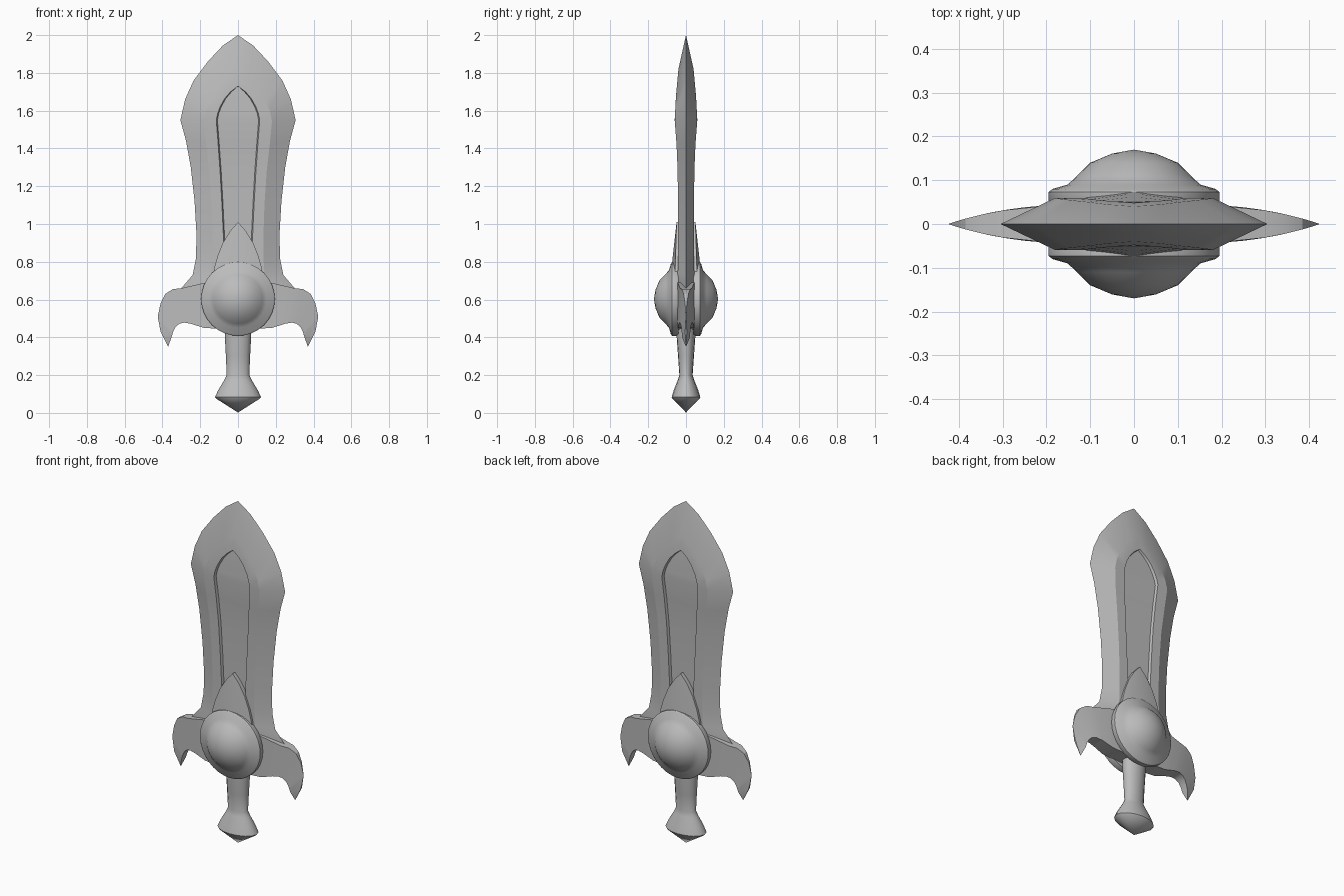
import bpy, bmesh, math

if "Cube" in bpy.data.objects:
    bpy.data.objects.remove(bpy.data.objects["Cube"])

steel = bpy.data.materials.new("grey_steel")
steel.diffuse_color = (0.5, 0.5, 0.5, 1)
steel.use_nodes = True
steel.node_tree.nodes["Principled BSDF"].inputs["Base Color"].default_value = steel.diffuse_color


def skin(name, rows, mirror=(False, False), angle=30):
    """Join rows of points with quads, mirror in x / y, and shade."""
    bm = bmesh.new()
    grid = [[bm.verts.new(p) for p in row] for row in rows]
    for a, b in zip(grid, grid[1:]):
        for i in range(len(a) - 1):
            bm.faces.new((a[i], a[i + 1], b[i + 1], b[i]))
    bmesh.ops.remove_doubles(bm, verts=bm.verts[:], dist=1e-4)
    mesh = bpy.data.meshes.new(name)
    bm.to_mesh(mesh)
    bm.free()
    ob = bpy.data.objects.new(name, mesh)
    bpy.context.collection.objects.link(ob)
    mesh.materials.append(steel)
    bpy.ops.object.select_all(action='DESELECT')
    ob.select_set(True)
    bpy.context.view_layer.objects.active = ob
    if any(mirror):
        m = ob.modifiers.new("mirror", 'MIRROR')
        m.use_axis = (mirror[0], mirror[1], False)
        bpy.ops.object.modifier_apply(modifier=m.name)
    bm = bmesh.new()
    bm.from_mesh(ob.data)
    bmesh.ops.recalc_face_normals(bm, faces=bm.faces[:])
    bm.to_mesh(ob.data)
    bm.free()
    bpy.ops.object.shade_smooth_by_angle(angle=math.radians(angle))
    return ob


def lerp_table(table, z):
    """Piecewise linear lookup, table sorted from high z to low z."""
    for (z0, v0), (z1, v1) in zip(table, table[1:]):
        if z >= z1:
            return v0 + (v1 - v0) * (z0 - z) / (z0 - z1)
    return table[-1][1]


# Blade: cutting edge, bevel ridge and fuller outline, each as x, z
blade = [
    (0, 2.0, 0, 1.82, 0, 1.73),
    (.08, 1.945, .06, 1.77, .04, 1.70),
    (.16, 1.86, .105, 1.71, .07, 1.665),
    (.235, 1.76, .145, 1.65, .095, 1.62),
    (.28, 1.66, .168, 1.60, .108, 1.585),
    (.305, 1.55, .18, 1.545, .115, 1.55),
    (.275, 1.44, .168, 1.42, .105, 1.42),
    (.25, 1.30, .152, 1.28, .095, 1.28),
    (.23, 1.12, .14, 1.10, .085, 1.10),
    (.22, .95, .135, .95, .078, .95),
    (.222, .82, .135, .82, .075, .82),
    (.24, .73, .14, .74, .075, .74),
    (.30, .66, .145, .66, .075, .66),
    (.30, .60, .145, .60, .075, .60),
]
thick = [(2, 0), (1.82, .04), (1.68, .053), (1.55, .06), (1.42, .05),
         (1.25, .043), (.95, .042), (.6, .045)]
rows = []
for ex, ez, rx, rz, fx, fz in blade:
    h, f = lerp_table(thick, rz), lerp_table(thick, fz)
    inner = max(fx - .006, 0)
    rows.append([(ex, 0, ez), (rx, -h, rz), (fx, -f, fz),
                 (inner, -f + .014, fz), (0, -f + .014, fz)])
skin("blade", rows, (True, True), 20)

# Guard: hooked wings that thin out toward the tips
top = [(0, .70), (.17, .69), (.30, .66), (.345, .655), (.385, .63), (.41, .58),
       (.425, .51), (.41, .43), (.37, .35)]
low = [(0, .44), (.18, .45), (.25, .472), (.285, .478), (.31, .472), (.33, .455),
       (.343, .43), (.352, .40), (.37, .35)]


def wing_depth(x, z):
    return 0 if z < .36 else .048 * max(0, 1 - (x / .425) ** 3)


rows = []
for (tx, tz), (lx, lz) in zip(top, low):
    t, l = wing_depth(tx, tz), wing_depth(lx, lz)
    rows.append([(tx, 0, tz), (tx, -t, tz), (lx, -l, lz), (lx, 0, lz)])
skin("guard", rows, (True, True))

# Pointed collar lying over the blade root, with a soft centre ridge
rows = []
for x, z in [(0, 1.01), (.04, .965), (.08, .90), (.108, .83), (.125, .77), (.14, .68)]:
    d = 1.01 - z
    rows.append([(0, -.05 - .11 * d, z), (x, -.05 - .03 * d, z), (x, 0, z)])
skin("blade_collar", rows, (True, True), 25)

# Round boss on the front and back of the guard
profile = [(0, .04), (.19, .04), (.195, .05), (.195, .073), (.187, .08), (.152, .09),
           (.13, .11), (.1, .14), (.05, .161), (0, .17)]
rows = []
for i in range(33):
    a = math.tau * i / 32
    rows.append([(r * math.cos(a), -y, .603 + r * math.sin(a)) for r, y in profile])
skin("round_boss", rows, (False, True), 40)

# Oval grip and flared pommel with a blunt point: half width, half depth, z
grip = [(0, 0, .55), (.07, .052, .55), (.07, .05, .41), (.064, .042, .30),
        (.06, .035, .20), (.072, .043, .175), (.105, .065, .12), (.122, .076, .083),
        (.115, .072, .075), (0, 0, .002)]
rows = []
for i in range(17):
    a = math.tau * i / 16
    rows.append([(w * math.cos(a), d * math.sin(a), z) for w, d, z in grip])
skin("grip_and_pommel", rows, angle=35)
